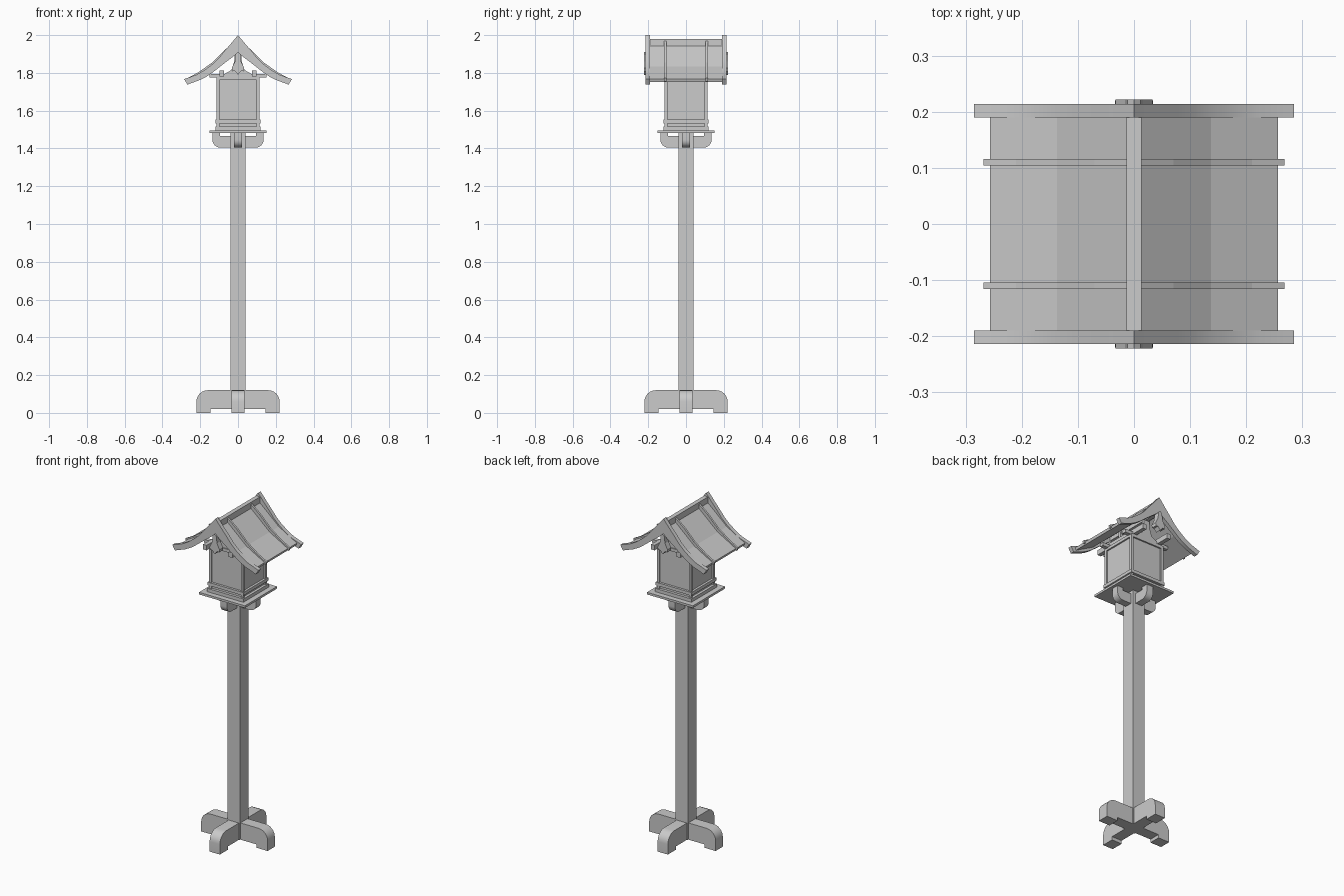
import bpy, bmesh, math
from mathutils import Matrix

if "Cube" in bpy.data.objects:
    bpy.data.objects.remove(bpy.data.objects["Cube"])


def finish(name, bm, turn=0):
    bmesh.ops.rotate(bm, verts=bm.verts, matrix=Matrix.Rotation(turn, 3, 'Z'))
    bmesh.ops.recalc_face_normals(bm, faces=bm.faces)
    me = bpy.data.meshes.new(name)
    bm.to_mesh(me)
    bm.free()
    ob = bpy.data.objects.new(name, me)
    bpy.context.collection.objects.link(ob)
    return ob


def box(name, x0, x1, y0, y1, z0, z1, turn=0):
    bm = bmesh.new()
    bmesh.ops.create_cube(bm, size=1)
    for v in bm.verts:
        v.co = ((x0, x1)[v.co.x > 0], (y0, y1)[v.co.y > 0], (z0, z1)[v.co.z > 0])
    return finish(name, bm, turn)


def prism(name, pts, y0, y1, turn=0):
    """Extrude an x-z outline along y."""
    bm = bmesh.new()
    face = bm.faces.new([bm.verts.new((x, y0, z)) for x, z in pts])
    ext = bmesh.ops.extrude_face_region(bm, geom=[face])
    for v in ext['geom']:
        if isinstance(v, bmesh.types.BMVert):
            v.co.y = y1
    return finish(name, bm, turn)


def mirrored(half):
    """Close a right-half outline, running from the centre line back to it."""
    left = [(-x, z) for x, z in reversed(half) if x > 1e-6]
    return half + left


def smooth(ob):
    bpy.ops.object.select_all(action='DESELECT')
    ob.select_set(True)
    bpy.context.view_layer.objects.active = ob
    bpy.ops.object.shade_smooth_by_angle(angle=math.radians(30))


def cross_outline(w, z_flat, z_round, r, notch_x, notch):
    """Beam with a notched flat edge and two rounded corners."""
    s = 1 if z_round > z_flat else -1
    half = [(0, z_flat + s * notch), (notch_x, z_flat + s * notch),
            (notch_x, z_flat), (w, z_flat)]
    for i in range(7):
        a = math.pi / 2 * i / 6
        half.append((w - r + r * math.cos(a), z_round - s * r * (1 - math.sin(a))))
    half.append((0, z_round))
    return mirrored(half)


QUARTER = math.pi / 2

# Crossed feet, post and crossed brackets
for i, tag in enumerate(("x", "y")):
    smooth(prism("foot_" + tag, cross_outline(0.22, 0, 0.12, 0.06, 0.145, 0.02),
                 -0.034, 0.034, i * QUARTER))
    smooth(prism("bracket_" + tag, cross_outline(0.135, 1.484, 1.405, 0.04, 0.095, 0.018),
                 -0.022, 0.022, i * QUARTER))
box("post", -0.04, 0.04, -0.04, 0.04, 0.02, 1.484)

# Lantern box: base plate, panels, corner posts and rails
box("base_plate", -0.152, 0.152, -0.152, 0.152, 1.482, 1.495)
box("lantern_panels", -0.104, 0.104, -0.104, 0.104, 1.495, 1.775)
for i in range(4):
    t = i * QUARTER
    box("corner_post", 0.098, 0.113, 0.098, 0.113, 1.495, 1.78, t)
    box("top_rail", -0.113, 0.113, -0.113, -0.098, 1.762, 1.78, t)
    box("middle_rail", -0.118, 0.118, -0.118, -0.098, 1.533, 1.552, t)
    box("bottom_rail", -0.12, 0.12, -0.12, -0.098, 1.495, 1.515, t)

# Two-slope roof boards with ridge beam
roof = [(0, 1.955), (0.137, 1.835), (0.257, 1.768), (0.252, 1.753), (0.13, 1.818), (0, 1.932)]
prism("roof_boards", mirrored(roof), -0.192, 0.192)
box("ridge_beam", -0.013, 0.013, -0.192, 0.192, 1.935, 1.98)

# Battens over the roof
batten = [(0, 1.978), (0.07, 1.922), (0.137, 1.855), (0.21, 1.803), (0.268, 1.772),
          (0.262, 1.755), (0.13, 1.825), (0, 1.94)]
# Curved gable boards
gable = [(0, 2.0), (0.04, 1.952), (0.074, 1.913), (0.105, 1.875), (0.137, 1.845),
         (0.18, 1.813), (0.22, 1.79), (0.285, 1.767), (0.268, 1.738), (0.2, 1.763),
         (0.165, 1.781), (0.137, 1.8), (0.1, 1.829), (0.064, 1.857), (0, 1.905)]
# Hanging gable ornament and the strut below the ridge
pendant = [(0, 1.91), (0.012, 1.9), (0.016, 1.86), (0.033, 1.825), (0.03, 1.808),
           (0.016, 1.81), (0, 1.79)]
strut = [(0, 1.94), (0.018, 1.92), (0.02, 1.86), (0.035, 1.815), (0.07, 1.795),
         (0.07, 1.78), (0, 1.78)]
for s, tag in ((-1, "front"), (1, "back")):
    prism("batten_" + tag, mirrored(batten), s * 0.11 - 0.006, s * 0.11 + 0.006)
    smooth(prism("gable_board_" + tag, mirrored(gable), s * 0.19, s * 0.214))
    prism("pendant_" + tag, mirrored(pendant), s * 0.188, s * 0.222)
    prism("strut_" + tag, mirrored(strut), s * 0.09, s * 0.108)
    box("cross_beam_" + tag, -0.15, 0.15, s * 0.095 - 0.012, s * 0.095 + 0.012, 1.775, 1.795)

# Purlins carrying the roof
for s, tag in ((-1, "left"), (1, "right")):
    box("purlin_" + tag, s * 0.085 - 0.012, s * 0.085 + 0.012, -0.192, 0.192, 1.782, 1.812)
box("ridge_purlin", -0.012, 0.012, -0.192, 0.192, 1.9, 1.935)
